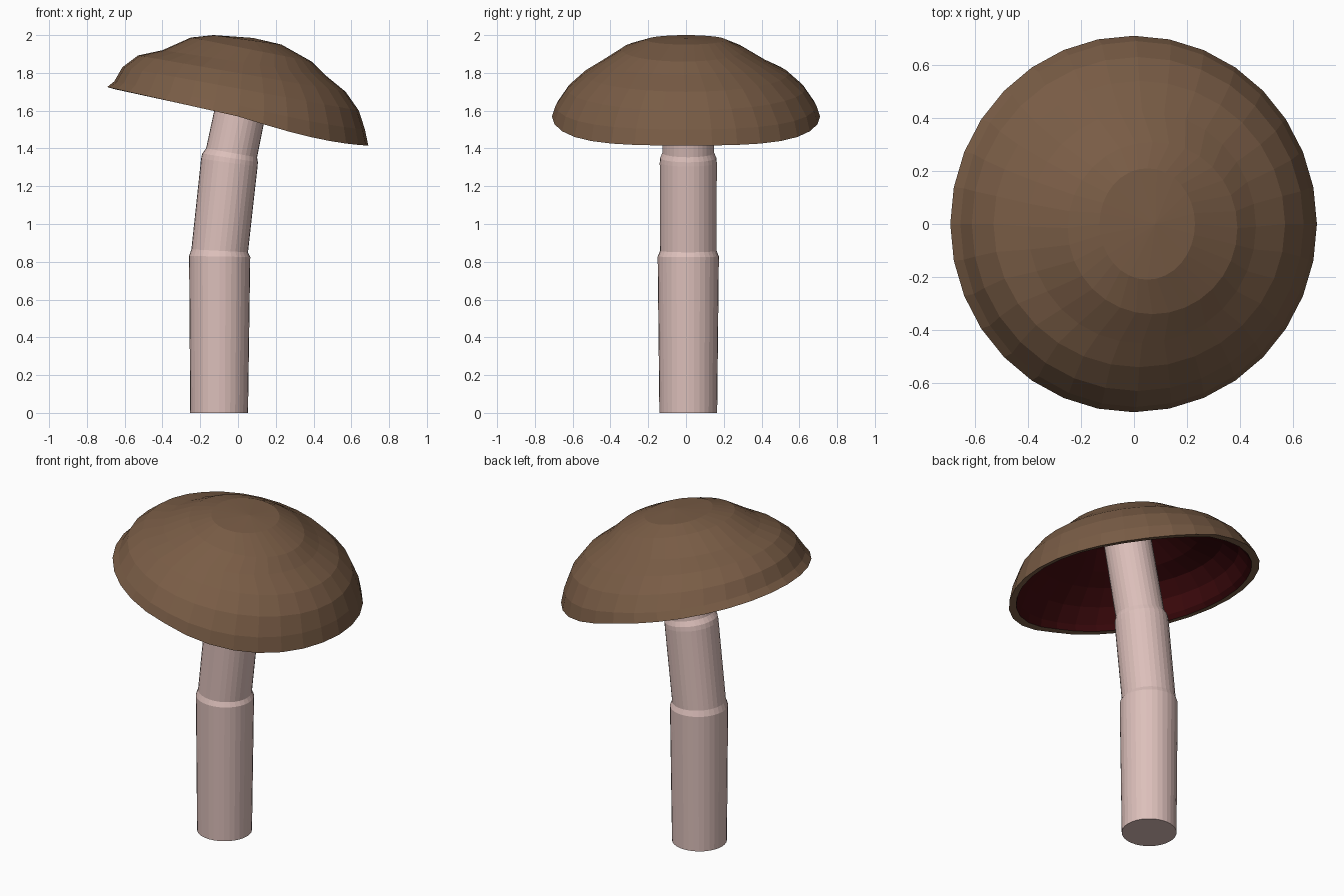
import bpy, bmesh, math

if "Cube" in bpy.data.objects:
    bpy.data.objects.remove(bpy.data.objects["Cube"])

def material(name, rgb):
    m = bpy.data.materials.new(name)
    m.diffuse_color = (*rgb, 1)
    m.use_nodes = True
    m.node_tree.nodes["Principled BSDF"].inputs["Base Color"].default_value = m.diffuse_color
    return m

BROWN = material("cap brown", (0.19, 0.107, 0.06))
RED = material("underside dark red", (0.05, 0.003, 0.004))
PINK = material("stem pale pink", (0.72, 0.525, 0.495))

def ring(lx, lz, rx, rz, ry, cy, n, droop=0.0):
    """Tilted ellipse spanning a left and a right point of the front profile;
    droop lowers it at the two diagonals on the right."""
    cx, cz, hx, hz = (lx + rx) / 2, (lz + rz) / 2, (rx - lx) / 2, (rz - lz) / 2
    pts = []
    for i in range(n):
        a = 2 * math.pi * i / n
        c, s = math.cos(a), math.sin(a)
        pts.append((cx + hx * c, cy + ry * s, cz + hz * c - droop * s * s * max(c, 0)))
    return pts

def loft(name, rings, mat, start=None, end=None, flip=False):
    """Skin a stack of rings; start/end are cap points or None (open)."""
    bm = bmesh.new()
    loops = [[bm.verts.new(p) for p in r] for r in rings]
    n = len(loops[0])
    for a, b in zip(loops, loops[1:]):
        for i in range(n):
            j = (i + 1) % n
            bm.faces.new((a[i], a[j], b[j], b[i]))
    if start:
        v = bm.verts.new(start)
        for i in range(n):
            bm.faces.new((loops[0][(i + 1) % n], loops[0][i], v))
    if end:
        v = bm.verts.new(end)
        for i in range(n):
            bm.faces.new((loops[-1][i], loops[-1][(i + 1) % n], v))
    if flip:
        bmesh.ops.reverse_faces(bm, faces=bm.faces[:])
    me = bpy.data.meshes.new(name)
    bm.to_mesh(me)
    bm.free()
    me.materials.append(mat)
    ob = bpy.data.objects.new(name, me)
    bpy.context.collection.objects.link(ob)
    return ob

# Cap: left point, right point (front view), depth radius, y centre
N = 32
profile = [
    (-0.693, 1.725, 0.69, 1.415, 0.71, 0.0),
    (-0.655, 1.755, 0.672, 1.50, 0.690, 0.0),
    (-0.612, 1.83, 0.64, 1.60, 0.63, 0.0),
    (-0.53, 1.892, 0.57, 1.70, 0.54, 0.0),
    (-0.40, 1.92, 0.46, 1.79, 0.44, -0.01),
    (-0.25, 1.987, 0.39, 1.86, 0.325, -0.015),
    (-0.13, 2.0, 0.23, 1.95, 0.21, 0.0),
]
droops = [0.06, 0.06, 0.03, 0, 0, 0, 0, 0]
lip = (-0.65, 1.713, 0.65, 1.43, 0.667, 0.0)

def stack(rows):
    return [ring(*p, N, d) for p, d in zip(rows, droops)]

loft("cap", stack([lip] + profile), BROWN, end=(0.08, 0, 1.985))

# Hollow underside: same profile, slightly inset
inner = [(lx + .033, lz - .022, rx - .033, rz - .018, ry - .033, cy)
         for lx, lz, rx, rz, ry, cy in profile[1:]]
loft("cap_underside", [ring(*lip, N, droops[0])] + [
    ring(*p, N, d) for p, d in zip(inner, droops[2:])],
    RED, end=(0.08, 0, 1.955), flip=True)

# Stem: centre x, height, radius, lean in degrees
stem = [
    (-0.10, 0.0, 0.153, 0),
    (-0.097, 0.828, 0.162, 1),
    (-0.097, 0.858, 0.150, 3),
    (-0.046, 1.325, 0.151, 8),
    (-0.042, 1.350, 0.149, 9),
    (-0.034, 1.377, 0.137, 10),
    (0.075, 1.90, 0.133, 12),
]
rings = []
for x, z, r, deg in stem:
    c, s = r * math.cos(math.radians(deg)), r * math.sin(math.radians(deg))
    rings.append(ring(x - c, z + s, x + c, z - s, r, 0.012, 32))
loft("stem", rings, PINK, start=(-0.10, 0.012, 0), end=(0.075, 0.012, 1.90))
